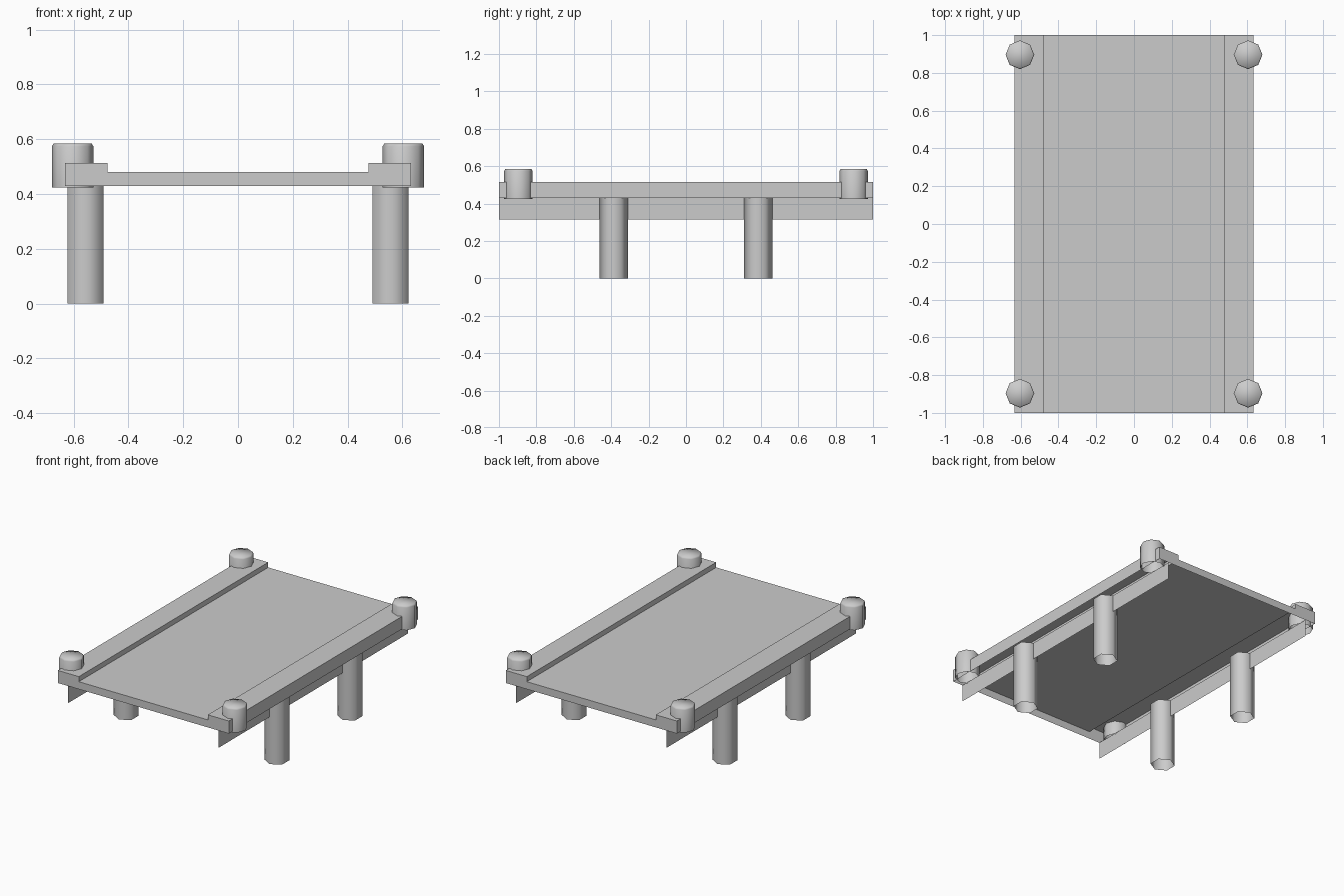
import bpy
import math

if "Cube" in bpy.data.objects:
    bpy.data.objects.remove(bpy.data.objects["Cube"])


def make_object(name, verts, faces, smooth=False):
    mesh = bpy.data.meshes.new(name)
    mesh.from_pydata(verts, [], faces)
    mesh.update()
    if smooth:
        for p in mesh.polygons:
            p.use_smooth = True
    obj = bpy.data.objects.new(name, mesh)
    bpy.context.scene.collection.objects.link(obj)
    return obj


def tube(name, x, y, rings, sides, turn=0.0, cap=False):
    """Stack of (radius, z) rings with an open bottom and optional top cap."""
    verts, faces = [], []
    for r, z in rings:
        for i in range(sides):
            a = turn + 2 * math.pi * i / sides
            verts.append((x + r * math.cos(a), y + r * math.sin(a), z))
    for k in range(len(rings) - 1):
        for i in range(sides):
            j = (i + 1) % sides
            faces.append((k * sides + i, k * sides + j,
                          (k + 1) * sides + j, (k + 1) * sides + i))
    if cap:
        top = (len(rings) - 1) * sides
        faces.append(tuple(range(top, top + sides)))
    return make_object(name, verts, faces, smooth=True)


# Deck: stepped cross-section, closed at both ends, open underneath
half = [(0.632, 0.43), (0.632, 0.514), (0.477, 0.514), (0.477, 0.48)]
profile = half + [(-x, z) for x, z in reversed(half)]
n = len(profile)
verts = [(x, y, z) for y in (-1, 1) for x, z in profile]
faces = [(i, i + 1, n + i + 1, n + i) for i in range(n - 1)]
faces += [tuple(reversed(range(n))), tuple(range(n, 2 * n))]
make_object("deck", verts, faces)

for sx, side in ((-1, "left"), (1, "right")):
    # Thin skirt board below the deck
    x = sx * 0.557
    make_object(side + "_skirt",
                [(x, -1, 0.315), (x, 1, 0.315), (x, 1, 0.43), (x, -1, 0.43)],
                [(0, 1, 2, 3)])
    for sy, end in ((-1, "front"), (1, "back")):
        # Six-sided leg
        tube(f"{end}_{side}_leg", x, sy * 0.386,
             [(0.076, 0.0), (0.076, 0.43)], 6, math.pi / 2)
        # Eight-sided corner post with a softened top
        tube(f"{end}_{side}_post", sx * 0.604, sy * 0.896,
             [(0.076, 0.423), (0.076, 0.574), (0.07, 0.584)], 8, 0, cap=True)
